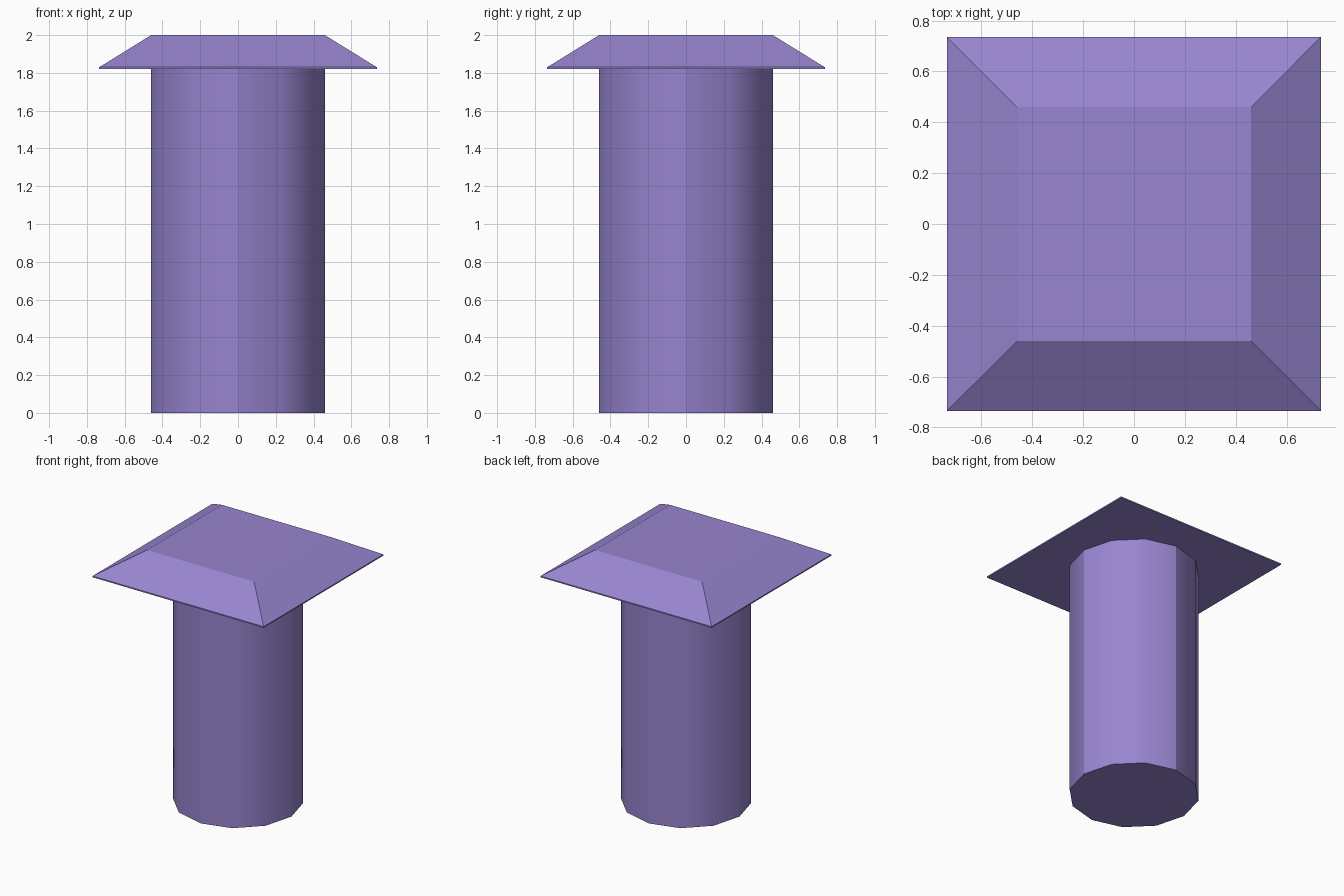
import bpy
import bmesh
import math

SIDES = 12
SHAFT_RADIUS = 0.46
CAP_HALF = 0.735
CAP_TOP_HALF = 0.46
UNDERSIDE, RIM, TOP = 1.82, 1.83, 2.0

if "Cube" in bpy.data.objects:
    bpy.data.objects.remove(bpy.data.objects["Cube"], do_unlink=True)

purple = bpy.data.materials.new("soft_purple")
purple.use_nodes = True
colour = (0.314, 0.235, 0.631, 1.0)
purple.diffuse_color = colour
bsdf = next(n for n in purple.node_tree.nodes if n.type == "BSDF_PRINCIPLED")
bsdf.inputs["Base Color"].default_value = colour


def ring(bm, radius, z, sides, turn=0.0):
    """One horizontal loop of vertices."""
    step = math.tau / sides
    return [bm.verts.new((radius * math.cos(turn + i * step),
                          radius * math.sin(turn + i * step), z))
            for i in range(sides)]


def stack(name, levels, sides, turn=0.0, smooth_sides=False):
    """Closed solid made by joining rings of (radius, height)."""
    bm = bmesh.new()
    rings = [ring(bm, r, z, sides, turn) for r, z in levels]
    bm.faces.new(reversed(rings[0]))
    bm.faces.new(rings[-1])
    for low, high in zip(rings, rings[1:]):
        for i in range(sides):
            j = (i + 1) % sides
            face = bm.faces.new((low[i], low[j], high[j], high[i]))
            face.smooth = smooth_sides
    # Keep end rims crisp, and crease the sides at each quarter turn
    if smooth_sides:
        for edge in bm.edges:
            a, b = (v.co for v in edge.verts)
            upright = abs(a.z - b.z) > 0.001
            on_axis = min(abs(a.x), abs(a.y)) < 0.001
            edge.smooth = upright and not on_axis
    mesh = bpy.data.meshes.new(name)
    bm.to_mesh(mesh)
    bm.free()
    mesh.materials.append(purple)
    obj = bpy.data.objects.new(name, mesh)
    bpy.context.collection.objects.link(obj)
    return obj


# Twelve-sided column
stack("shaft", [(SHAFT_RADIUS, 0.0), (SHAFT_RADIUS, UNDERSIDE)],
      SIDES, smooth_sides=True)

# Square cap with a thin rim and sloping sides
diagonal = math.sqrt(2)
stack("cap", [(CAP_HALF * diagonal, UNDERSIDE), (CAP_HALF * diagonal, RIM),
              (CAP_TOP_HALF * diagonal, TOP)],
      4, turn=math.pi / 4)
